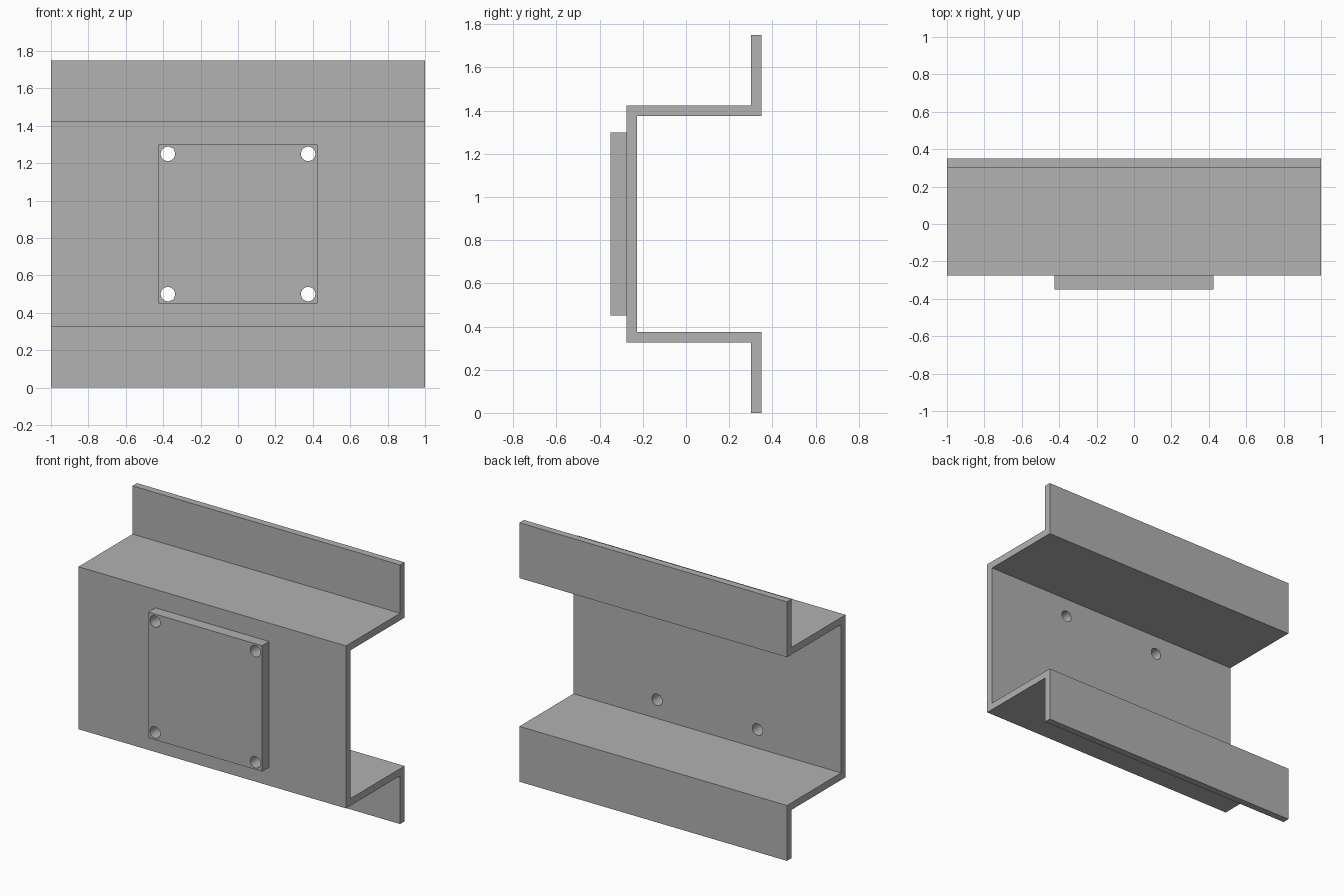
import bpy, bmesh
from mathutils import Matrix, Vector

default = bpy.data.objects.get("Cube")
if default:
    bpy.data.objects.remove(default, do_unlink=True)

HEIGHT, FRONT, BACK = 1.75, -0.35, 0.35
WEB_Y = -0.275          # front face of the channel web
STEP = 0.326            # flange height
T = 0.048               # sheet thickness
MID = HEIGHT / 2

# Single grey metal
grey = bpy.data.materials.new("grey_metal")
grey.use_nodes = True
colour = (0.445, 0.445, 0.445, 1)
grey.diffuse_color = colour
grey.node_tree.nodes["Principled BSDF"].inputs["Base Color"].default_value = colour


def make_object(name, bm):
    bmesh.ops.recalc_face_normals(bm, faces=bm.faces[:])
    mesh = bpy.data.meshes.new(name)
    bm.to_mesh(mesh)
    bm.free()
    mesh.materials.append(grey)
    obj = bpy.data.objects.new(name, mesh)
    bpy.context.collection.objects.link(obj)
    return obj


# Hat-shaped channel: lower half of the profile, mirrored about mid height
lower = [(BACK, 0), (BACK, STEP + T), (WEB_Y + T, STEP + T)]
outer = [(WEB_Y, STEP), (BACK - T, STEP), (BACK - T, 0)]
flip = lambda pts: [(y, HEIGHT - z) for y, z in reversed(pts)]
profile = lower + flip(lower) + flip(outer) + outer

bm = bmesh.new()
face = bm.faces.new([bm.verts.new((-1, y, z)) for y, z in profile])
side = bmesh.ops.extrude_face_region(bm, geom=[face])["geom"]
bmesh.ops.translate(bm, vec=(2, 0, 0),
                    verts=[v for v in side if isinstance(v, bmesh.types.BMVert)])
channel = make_object("hat_channel", bm)

# Square mounting plate on the front of the web
bm = bmesh.new()
bmesh.ops.create_cube(bm, size=1, matrix=Matrix.Translation((0, (FRONT + WEB_Y) / 2, MID))
                      @ Matrix.Diagonal((0.85, WEB_Y - FRONT, 0.85, 1)))
plate = make_object("mounting_plate", bm)

# Four bolt holes through plate and web
bm = bmesh.new()
for sx in (-1, 1):
    for sz in (-1, 1):
        place = Matrix.Translation(Vector((sx * 0.375, WEB_Y, MID + sz * 0.375)))
        bmesh.ops.create_cone(bm, cap_ends=True, segments=48, radius1=0.0385, radius2=0.0385,
                              depth=0.3, matrix=place @ Matrix.Rotation(1.5707963, 4, 'X'))
cutter = make_object("bolt_hole_cutter", bm)
cutter.hide_render = True

for obj in (channel, plate):
    mod = obj.modifiers.new("bolt_holes", 'BOOLEAN')
    mod.operation = 'DIFFERENCE'
    mod.solver = 'EXACT'
    mod.object = cutter
    bpy.ops.object.select_all(action='DESELECT')
    obj.select_set(True)
    bpy.context.view_layer.objects.active = obj
    bpy.ops.object.modifier_apply(modifier=mod.name)
    bpy.ops.object.shade_smooth_by_angle(angle=0.5)

bpy.data.objects.remove(cutter, do_unlink=True)
